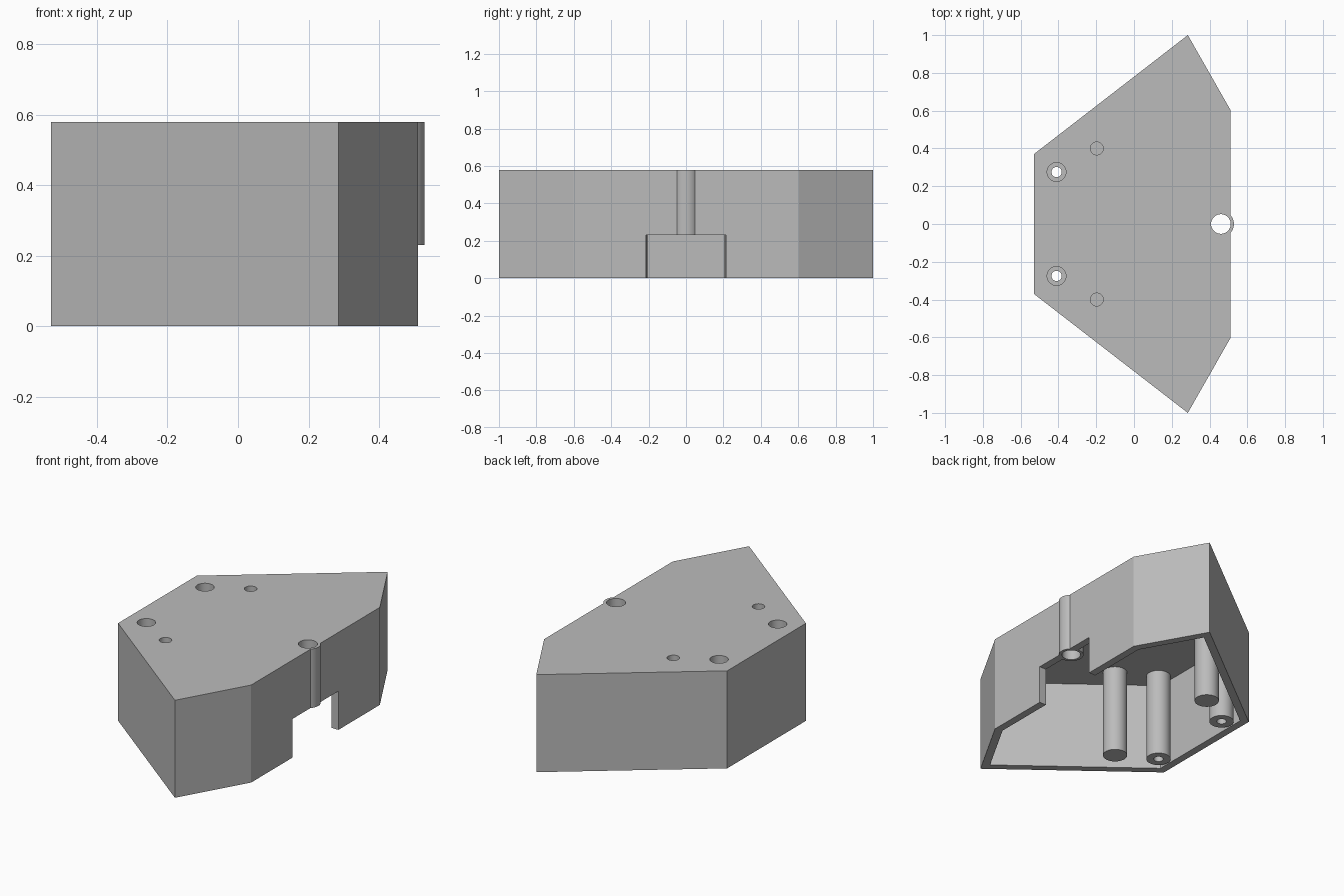
import bpy
import bmesh
import math
from mathutils import Vector

if "Cube" in bpy.data.objects:
    bpy.data.objects.remove(bpy.data.objects["Cube"], do_unlink=True)

HEIGHT = 0.58
WALL = 0.045
NOTCH_TOP = 0.23
FLOOR = 0.06          # depth where the blind holes stop
OVER = 0.1            # overshoot for clean cuts
POST_RADIUS = 0.068

grey = bpy.data.materials.new("plain grey")
grey.use_nodes = True
colour = (0.5, 0.5, 0.5, 1)
grey.diffuse_color = colour
grey.node_tree.nodes["Principled BSDF"].inputs["Base Color"].default_value = colour


def prism(name, outline, low, high):
    """Extrude a counter-clockwise outline between two heights."""
    bm = bmesh.new()
    base = bm.faces.new([bm.verts.new((x, y, low)) for x, y in outline])
    grown = bmesh.ops.extrude_face_region(bm, geom=[base])
    top = [v for v in grown["geom"] if isinstance(v, bmesh.types.BMVert)]
    bmesh.ops.translate(bm, verts=top, vec=(0, 0, high - low))
    bmesh.ops.recalc_face_normals(bm, faces=bm.faces)
    mesh = bpy.data.meshes.new(name)
    bm.to_mesh(mesh)
    bm.free()
    mesh.materials.append(grey)
    obj = bpy.data.objects.new(name, mesh)
    bpy.context.collection.objects.link(obj)
    return obj


def rod(name, x, y, radius, low, high, sides=48):
    angles = [math.tau * i / sides for i in range(sides)]
    ring = [(x + radius * math.cos(a), y + radius * math.sin(a)) for a in angles]
    return prism(name, ring, low, high)


def box(name, x, y, low, high):
    corners = [(x[0], y[0]), (x[1], y[0]), (x[1], y[1]), (x[0], y[1])]
    return prism(name, corners, low, high)


def inset(outline, distance):
    """Offset a counter-clockwise outline inward by an even distance."""
    points = [Vector(p) for p in outline]
    result = []
    for i, p in enumerate(points):
        before = (p - points[i - 1]).normalized()
        after = (points[(i + 1) % len(points)] - p).normalized()
        n1, n2 = Vector((-before.y, before.x)), Vector((-after.y, after.x))
        result.append(p + (n1 + n2) * distance / (1 + n1.dot(n2)))
    return result


def combine(target, part, operation):
    """Apply a boolean and discard the helper part."""
    mod = target.modifiers.new(part.name, "BOOLEAN")
    mod.operation = operation
    mod.solver = "EXACT"
    mod.object = part
    bpy.context.view_layer.objects.active = target
    bpy.ops.object.modifier_apply(modifier=mod.name)
    bpy.data.objects.remove(part, do_unlink=True)


# Hollow six-sided casing, open underneath
half = [(0.51, 0.605), (0.285, 1.0), (-0.53, 0.37)]
outline = half + [(x, -y) for x, y in reversed(half)]
casing = prism("casing", outline, 0, HEIGHT + OVER)
combine(casing, prism("cavity", inset(outline, WALL), -OVER, HEIGHT - WALL), "DIFFERENCE")

# Cable tube breaking through the long side, and two pairs of posts
screw_posts = [(-0.41, side * 0.275) for side in (1, -1)]
peg_posts = [(-0.197, side * 0.4) for side in (1, -1)]
combine(casing, rod("cable_tube", 0.46, 0, 0.069, NOTCH_TOP - OVER, HEIGHT + OVER / 2), "UNION")
for x, y in screw_posts + peg_posts:
    combine(casing, rod("post", x, y, POST_RADIUS, 0, HEIGHT - WALL / 2), "UNION")

# Trim the top flat and cut the notch in the long side
combine(casing, box("top_trim", (-1, 1), (-2, 2), HEIGHT, HEIGHT + 2 * OVER), "DIFFERENCE")
combine(casing, box("notch", (0.36, 0.7), (-0.215, 0.215), -OVER, NOTCH_TOP), "DIFFERENCE")

# Holes: cable passage, counterbored screw holes, blind peg holes
combine(casing, rod("cable_hole", 0.46, 0, 0.052, 0, HEIGHT + OVER), "DIFFERENCE")
for x, y in screw_posts:
    combine(casing, rod("counterbore", x, y, 0.05, FLOOR, HEIGHT + OVER), "DIFFERENCE")
    combine(casing, rod("screw_hole", x, y, 0.027, -OVER, FLOOR + OVER), "DIFFERENCE")
for x, y in peg_posts:
    combine(casing, rod("peg_hole", x, y, 0.034, FLOOR, HEIGHT + OVER), "DIFFERENCE")

# Smooth the round walls, keep the corners sharp
bpy.ops.object.select_all(action="DESELECT")
casing.select_set(True)
bpy.context.view_layer.objects.active = casing
bpy.ops.object.shade_smooth_by_angle(angle=math.radians(25))
